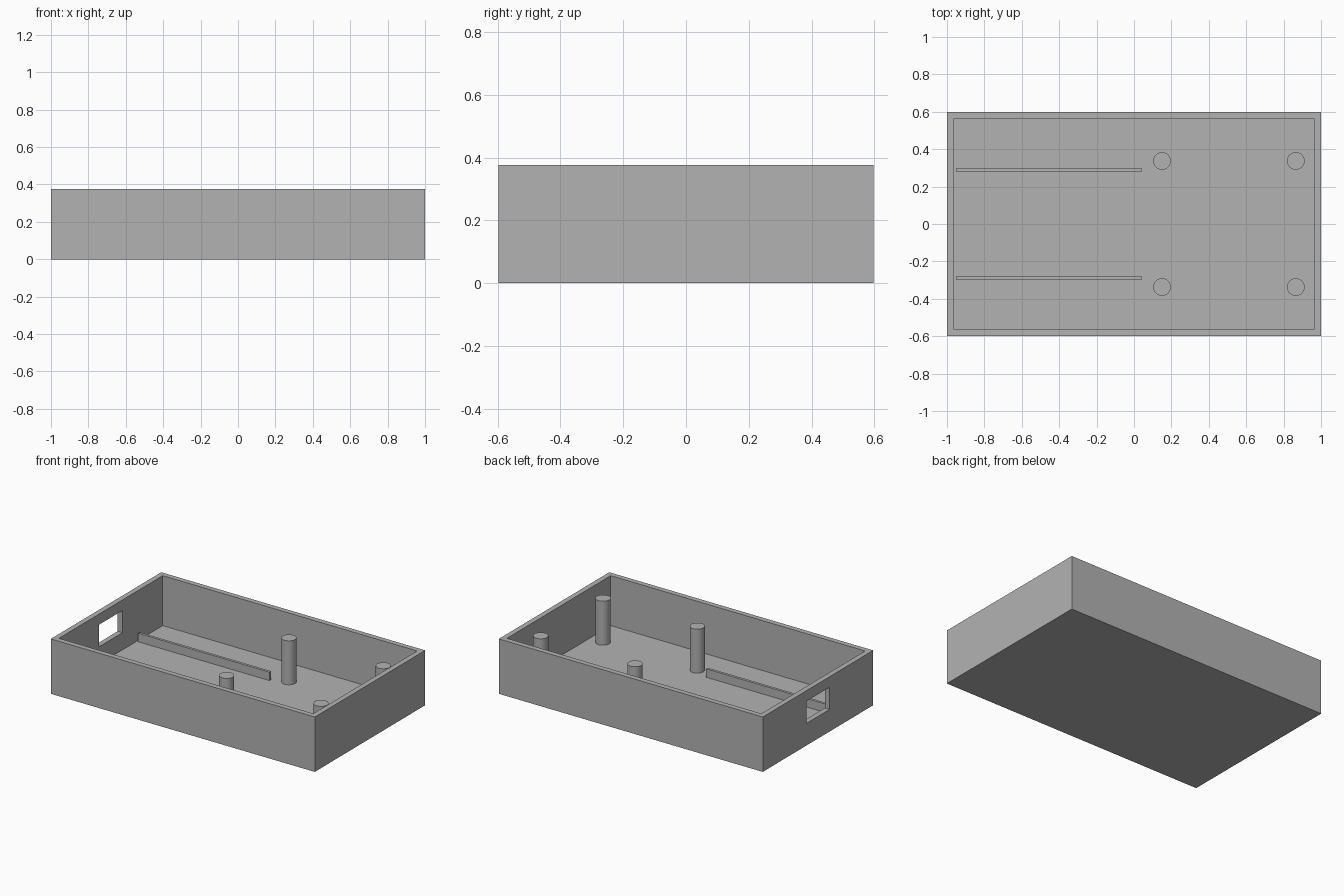
import bpy
import bmesh
from mathutils import Matrix, Vector

if "Cube" in bpy.data.objects:
    bpy.data.objects.remove(bpy.data.objects["Cube"], do_unlink=True)

LENGTH, WIDTH, HEIGHT = 2.0, 1.195, 0.376
WALL = 0.036
FLOOR = 0.034

grey = bpy.data.materials.new("plain grey")
grey.use_nodes = True
colour = (0.45, 0.45, 0.45, 1)
grey.diffuse_color = colour
grey.node_tree.nodes["Principled BSDF"].inputs["Base Color"].default_value = colour


def add_object(name, bm):
    mesh = bpy.data.meshes.new(name)
    bm.to_mesh(mesh)
    bm.free()
    mesh.materials.append(grey)
    obj = bpy.data.objects.new(name, mesh)
    bpy.context.collection.objects.link(obj)
    return obj


def add_box(name, low, high):
    low, high = Vector(low), Vector(high)
    bm = bmesh.new()
    place = Matrix.Translation((low + high) / 2) @ Matrix.Diagonal((*(high - low), 1))
    bmesh.ops.create_cube(bm, size=1, matrix=place)
    return add_object(name, bm)


def add_post(name, x, y, radius, bottom, top):
    bm = bmesh.new()
    bmesh.ops.create_cone(bm, cap_ends=True, segments=48, radius1=radius, radius2=radius,
                          depth=top - bottom,
                          matrix=Matrix.Translation((x, y, (top + bottom) / 2)))
    obj = add_object(name, bm)
    bpy.ops.object.select_all(action="DESELECT")
    obj.select_set(True)
    bpy.context.view_layer.objects.active = obj
    bpy.ops.object.shade_smooth_by_angle()


def cut(target, cutter):
    mod = target.modifiers.new(cutter.name, "BOOLEAN")
    mod.operation = "DIFFERENCE"
    mod.solver = "EXACT"
    mod.object = cutter
    cutter.hide_render = True
    cutter.hide_set(True)
    cutter.display_type = "WIRE"


# Open tray with a port opening in one end wall
hx, hy = LENGTH / 2, WIDTH / 2
tray = add_box("tray", (-hx, -hy, 0), (hx, hy, HEIGHT))
cavity = add_box("cavity_cutter", (WALL - hx, WALL - hy, FLOOR),
                 (hx - WALL, hy - WALL, HEIGHT + 0.1))
port = add_box("port_cutter", (-hx - 0.1, -0.126, 0.152), (-hx + 0.1, 0.126, 0.303))
cut(tray, cavity)
cut(tray, port)

# Bake the cuts and drop the cutters
bpy.context.view_layer.update()
evaluated = tray.evaluated_get(bpy.context.evaluated_depsgraph_get())
baked = bpy.data.meshes.new_from_object(evaluated)
tray.modifiers.clear()
tray.data = baked
for cutter in (cavity, port):
    bpy.data.objects.remove(cutter, do_unlink=True)

# Mirrored guide rails and standoff posts
for side, sign in (("left", 1), ("right", -1)):
    y = sign * 0.289
    add_box(f"guide_rail_{side}", (-0.953, y - 0.009, FLOOR - 0.005),
            (0.043, y + 0.009, 0.092))
    for end, x in (("inner", 0.15), ("outer", 0.865)):
        add_post(f"standoff_{end}_{side}", x, sign * 0.337, 0.047, FLOOR - 0.005, 0.335)
